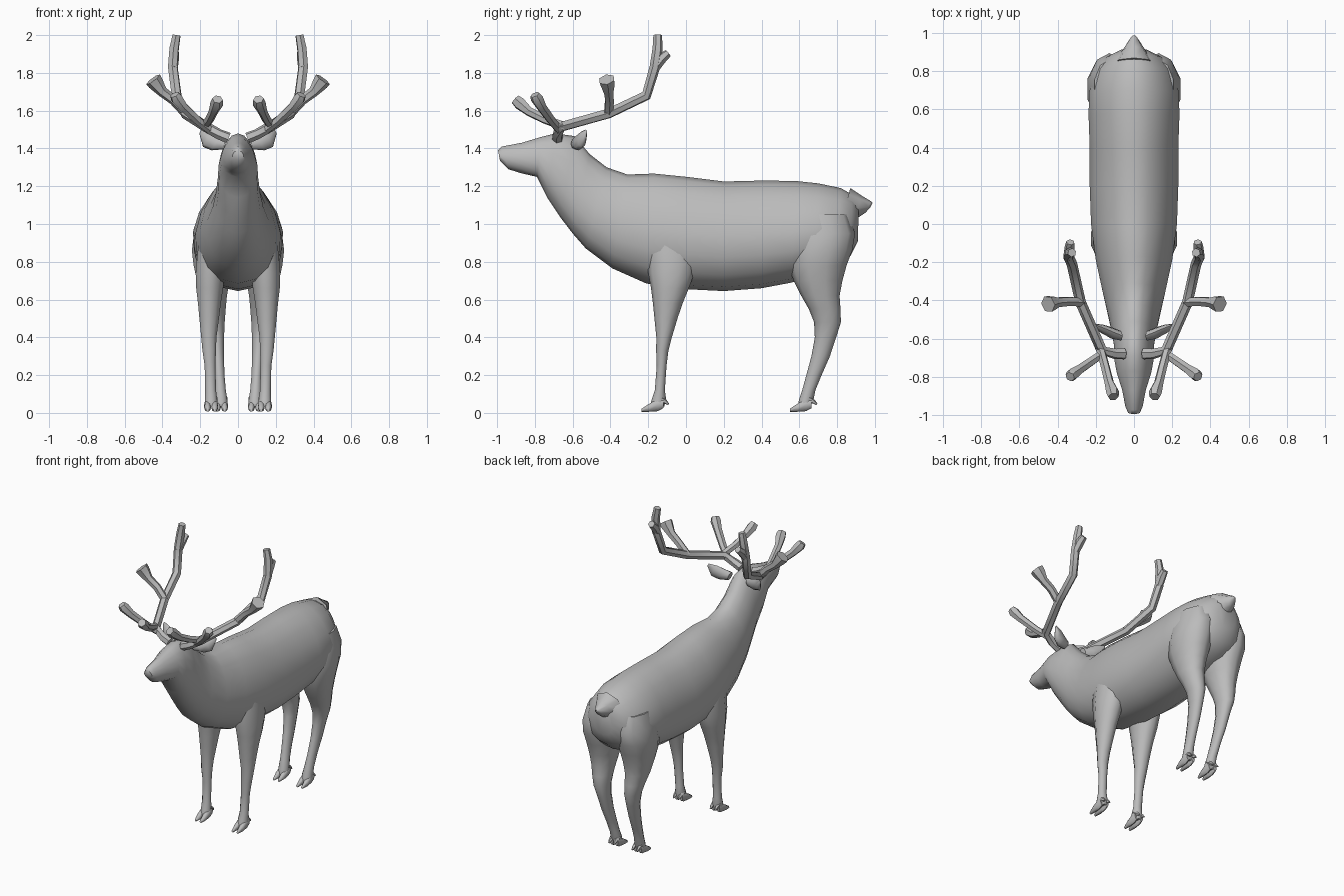
import bpy, math
from mathutils import Vector

coat = bpy.data.materials.new("grey_coat")
coat.diffuse_color = (0.5, 0.5, 0.5, 1)


def loft(name, rings, sides=12, egg=0.0, mirror=False, angle=60):
    """Skin a row of elliptical rings (centre, half-axis u, half-axis v)."""
    verts, faces = [], []
    for c, u, v in rings:
        for i in range(sides):
            t = 2 * math.pi * i / sides
            s, k = math.sin(t), math.cos(t)
            verts.append(Vector(c) + Vector(u) * s * (1 - egg * k) + Vector(v) * k)
    for r in range(len(rings) - 1):
        for i in range(sides):
            a, b = r * sides + i, r * sides + (i + 1) % sides
            faces.append((a, b, b + sides, a + sides))
    faces.append(tuple(range(sides))[::-1])
    faces.append(tuple(range(len(verts) - sides, len(verts))))
    me = bpy.data.meshes.new(name)
    me.from_pydata(verts, [], faces)
    me.materials.append(coat)
    ob = bpy.data.objects.new(name, me)
    bpy.context.collection.objects.link(ob)
    # consistent outward normals, smooth shading with sharp edges kept
    bpy.context.view_layer.objects.active = ob
    ob.select_set(True)
    bpy.ops.object.mode_set(mode='EDIT')
    bpy.ops.mesh.select_all(action='SELECT')
    bpy.ops.mesh.normals_make_consistent(inside=False)
    bpy.ops.object.mode_set(mode='OBJECT')
    bpy.ops.object.shade_smooth_by_angle(angle=math.radians(angle))
    ob.select_set(False)
    if mirror:
        m = ob.modifiers.new("Mirror", 'MIRROR')
        m.use_clip = False
        m.use_mirror_merge = False
    return ob


def tube(name, path, sides=6):
    """Round branch through (x, y, z, radius) points, mirrored."""
    pts = [Vector(p[:3]) for p in path]
    rings, u = [], None
    for i, p in enumerate(pts):
        d = (pts[min(i + 1, len(pts) - 1)] - pts[max(i - 1, 0)]).normalized()
        if u is None:
            u = d.orthogonal().normalized()
        u = (u - d * u.dot(d)).normalized()
        r = path[i][3]
        rings.append((p, u * r, d.cross(u) * r))
    return loft(name, rings, sides, mirror=True, angle=50)


# Body, neck and head: top y, top z, bottom y, bottom z, half width
spine = [
    (-.995, 1.39, -.985, 1.335, .03), (-.975, 1.41, -.94, 1.29, .045),
    (-.87, 1.43, -.87, 1.268, .062), (-.77, 1.46, -.79, 1.25, .09),
    (-.69, 1.48, -.735, 1.14, .103), (-.59, 1.465, -.665, 1.035, .106),
    (-.51, 1.37, -.60, .95, .118), (-.42, 1.30, -.53, .87, .135),
    (-.31, 1.262, -.39, .765, .165), (-.17, 1.267, -.21, .685, .20),
    (0, 1.25, 0, .655, .225), (.2, 1.225, .2, .645, .232),
    (.4, 1.23, .4, .66, .232), (.58, 1.228, .56, .69, .238),
    (.7, 1.215, .68, .73, .235), (.82, 1.19, .80, .77, .2),
    (.88, 1.155, .87, .83, .145), (.915, 1.12, .91, .91, .07)]
loft("body", [((0, (a + c) / 2, (b + d) / 2), (w, 0, 0),
               (0, (a - c) / 2, (b - d) / 2)) for a, b, c, d, w in spine],
     16, egg=.16)

# Tail stub
loft("tail", [((0, .84, 1.08), (.11, 0, 0), (0, .03, .11)),
              ((0, .91, 1.085), (.06, 0, 0), (0, .02, .065)),
              ((0, .965, 1.09), (.025, 0, 0), (0, .015, .03)),
              ((0, .982, 1.10), (.01, 0, 0), (0, .006, .012))], 8)


# Legs: z, front y, back y, inner x, outer x
def leg(name, rows):
    loft(name, [(((i + o) / 2, (f + b) / 2, z), ((o - i) / 2, 0, 0),
                 (0, (b - f) / 2, 0)) for z, f, b, i, o in rows], 10, mirror=True)


leg("front_leg", [
    (1.0, -.20, .06, .08, .19), (.85, -.205, .06, .07, .218),
    (.74, -.20, .045, .065, .228), (.66, -.185, .015, .075, .225),
    (.58, -.175, -.018, .088, .215), (.5, -.167, -.045, .098, .207),
    (.4, -.157, -.075, .112, .197), (.33, -.158, -.093, .115, .19),
    (.25, -.155, -.103, .118, .178), (.12, -.165, -.112, .115, .175),
    (.07, -.182, -.105, .108, .177), (.035, -.19, -.115, .108, .177)])
leg("hind_leg", [
    (1.05, .56, .86, .05, .21), (.95, .54, .895, .02, .238),
    (.86, .535, .88, .015, .25), (.78, .54, .85, .02, .24),
    (.7, .57, .828, .04, .222), (.62, .61, .813, .055, .205),
    (.55, .65, .818, .062, .187), (.48, .678, .82, .068, .168),
    (.4, .682, .795, .072, .15), (.3, .664, .762, .073, .138),
    (.2, .637, .718, .07, .128), (.12, .615, .685, .063, .125),
    (.07, .598, .675, .055, .126), (.035, .592, .66, .055, .126)])

# Cloven hooves and dewclaws
for part, x, y in (("front", .142, -.235), ("hind", .09, .55)):
    for side, s in (("inner", -1), ("outer", 1)):
        cx = x + s * .019
        loft(f"{part}_{side}_hoof", [
            ((cx, y + .115, .05), (.014, 0, 0), (0, 0, .025)),
            ((cx, y + .085, .043), (.018, 0, 0), (0, 0, .034)),
            ((cx, y + .04, .027), (.018, 0, 0), (0, 0, .021)),
            ((cx, y, .014), (.008, 0, 0), (0, 0, .008))], 8, mirror=True)
        tube(f"{part}_{side}_dewclaw", [
            (cx, y + .09, .08, .016), (cx, y + .125, .06, .012),
            (cx, y + .143, .045, .005)], 5)

# Ears
loft("ear", [((.07, -.585, 1.425), (0, .025, 0), (-.01, 0, .03)),
             ((.12, -.57, 1.43), (0, .03, 0), (-.02, 0, .04)),
             ((.165, -.55, 1.45), (0, .024, 0), (-.02, 0, .042)),
             ((.2, -.53, 1.49), (0, .006, 0), (-.005, 0, .01))],
     8, mirror=True)

# Antlers: main beam and its tines
tube("antler_beam", [
    (.05, -.68, 1.455, .03), (.10, -.68, 1.475, .028), (.17, -.66, 1.515, .028),
    (.28, -.41, 1.585, .028), (.325, -.21, 1.68, .028),
    (.345, -.165, 1.83, .028), (.338, -.15, 1.93, .027), (.325, -.15, 2.0, .023)])
tube("antler_brow_tine", [
    (.18, -.64, 1.515, .024), (.15, -.75, 1.555, .024),
    (.13, -.83, 1.595, .025), (.112, -.88, 1.638, .035), (.108, -.905, 1.66, .028)])
tube("antler_side_tine", [
    (.15, -.67, 1.50, .024), (.21, -.71, 1.545, .024),
    (.29, -.765, 1.62, .027), (.325, -.79, 1.665, .034), (.335, -.80, 1.685, .026)])
tube("antler_outer_tine", [
    (.275, -.41, 1.585, .026), (.34, -.405, 1.655, .026),
    (.40, -.41, 1.70, .028), (.435, -.415, 1.745, .042), (.45, -.42, 1.765, .045)])
tube("antler_top_fork", [
    (.343, -.17, 1.82, .026), (.338, -.13, 1.875, .028), (.333, -.095, 1.905, .022)])
